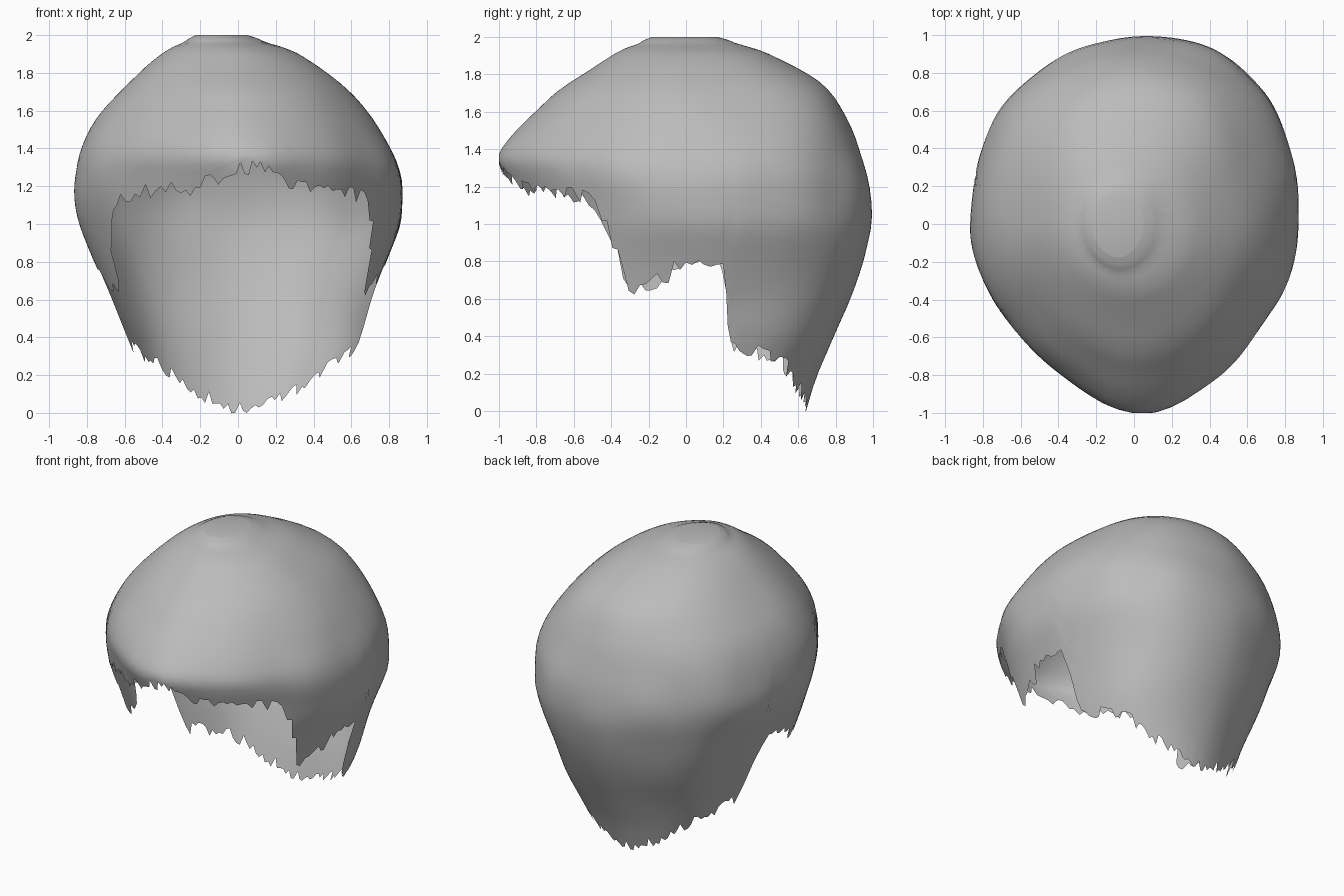
import bpy
import bmesh
import math
import random
from mathutils import Vector, noise

random.seed(4)
default = bpy.data.objects.get("Cube")
if default:
    bpy.data.objects.remove(default, do_unlink=True)

COLUMNS = 180
ROWS = 36

# Horizontal sections: height, front reach, back reach, half width, sideways shift
SECTIONS = [
    (0, .9, .63, .5, 0), (.2, .9, .7, .57, .02), (.4, .9, .79, .64, .03),
    (.6, .9, .88, .7, .02), (.8, .9, .95, .77, .01), (1, .9, .99, .845, .01),
    (1.1, .92, .99, .865, 0), (1.2, .95, .98, .875, 0), (1.28, .99, .96, .865, 0),
    (1.37, 1.02, .93, .84, -.01), (1.5, .91, .89, .77, -.02), (1.6, .8, .84, .7, -.02),
    (1.72, .68, .76, .59, -.02), (1.8, .55, .66, .5, -.03), (1.88, .43, .5, .4, -.04),
    (1.95, .32, .36, .28, -.05), (1.98, .23, .25, .18, -.08), (2, .12, .08, .08, -.1),
]

# Hairline: position from brow (-1) to nape (1), height of the edge
HAIRLINE = [
    (-1, 1.31), (-.97, 1.26), (-.9, 1.2), (-.72, 1.18), (-.6, 1.16),
    (-.52, 1.12), (-.44, .92), (-.36, .72), (-.32, .66), (-.2, .7),
    (-.1, .74), (-.05, .8), (0, .83), (.16, .82), (.22, .75), (.27, .45),
    (.35, .36), (.68, .29), (.8, .21), (.93, .1), (1, .04),
]


def lookup(table, key):
    """Interpolate the remaining columns of a table sorted by its first column."""
    key = min(max(key, table[0][0]), table[-1][0])
    for low, high in zip(table, table[1:]):
        if key <= high[0]:
            t = (key - low[0]) / (high[0] - low[0])
            return [a + (b - a) * t for a, b in zip(low[1:], high[1:])]


def section(z):
    """Section at a height, averaged with its neighbours to round the profile."""
    samples = [lookup(SECTIONS, z + step) for step in (-.04, 0, .04)]
    return [sum(values) / len(values) for values in zip(*samples)]


def surface_point(angle, z):
    front, back, width, shift = section(z)
    c, s = math.cos(angle), math.sin(angle)
    # Outline narrows towards the brow, less so near the crown, and is full behind
    if s < 0:
        reach, narrowing = front, .28 - .5 * min(max(z - 1.4, 0), .4)
    else:
        reach, narrowing = back, -.15
    y = s * reach
    x = c * (1 - narrowing * s * s) * width + shift + .06 * y * y
    # Gentle lumps in the hair
    lump = 1 + .02 * noise.noise(Vector((x, y, z)) * 2.6)
    return Vector((x * lump, min(max(y * lump, -1), 1), z))


def make_material(name, colour):
    material = bpy.data.materials.new(name)
    material.use_nodes = True
    material.diffuse_color = colour
    shader = material.node_tree.nodes["Principled BSDF"]
    shader.inputs["Base Color"].default_value = colour
    return material


# Hair shell, open below, with a ragged edge
bm = bmesh.new()
columns = []
for i in range(COLUMNS):
    angle = math.tau * i / COLUMNS
    edge = lookup(HAIRLINE, math.sin(angle))[0]
    column = []
    for row in range(ROWS):
        z = edge + (2 - edge) * math.sin(row / (ROWS - 1) * math.pi / 2)
        if row == 0:
            z = max(0, z + random.uniform(-.055, .03))
        column.append(bm.verts.new(surface_point(angle, z)))
    columns.append(column)

for i, column in enumerate(columns):
    following = columns[(i + 1) % COLUMNS]
    for row in range(ROWS - 1):
        bm.faces.new((column[row], following[row], following[row + 1], column[row + 1]))
bm.faces.new([column[-1] for column in columns])

for face in bm.faces:
    face.smooth = True

mesh = bpy.data.meshes.new("hair_shell")
bm.to_mesh(mesh)
bm.free()
mesh.materials.append(make_material("soft grey", (.5, .5, .5, 1)))
hair = bpy.data.objects.new("hair_shell", mesh)
bpy.context.collection.objects.link(hair)
